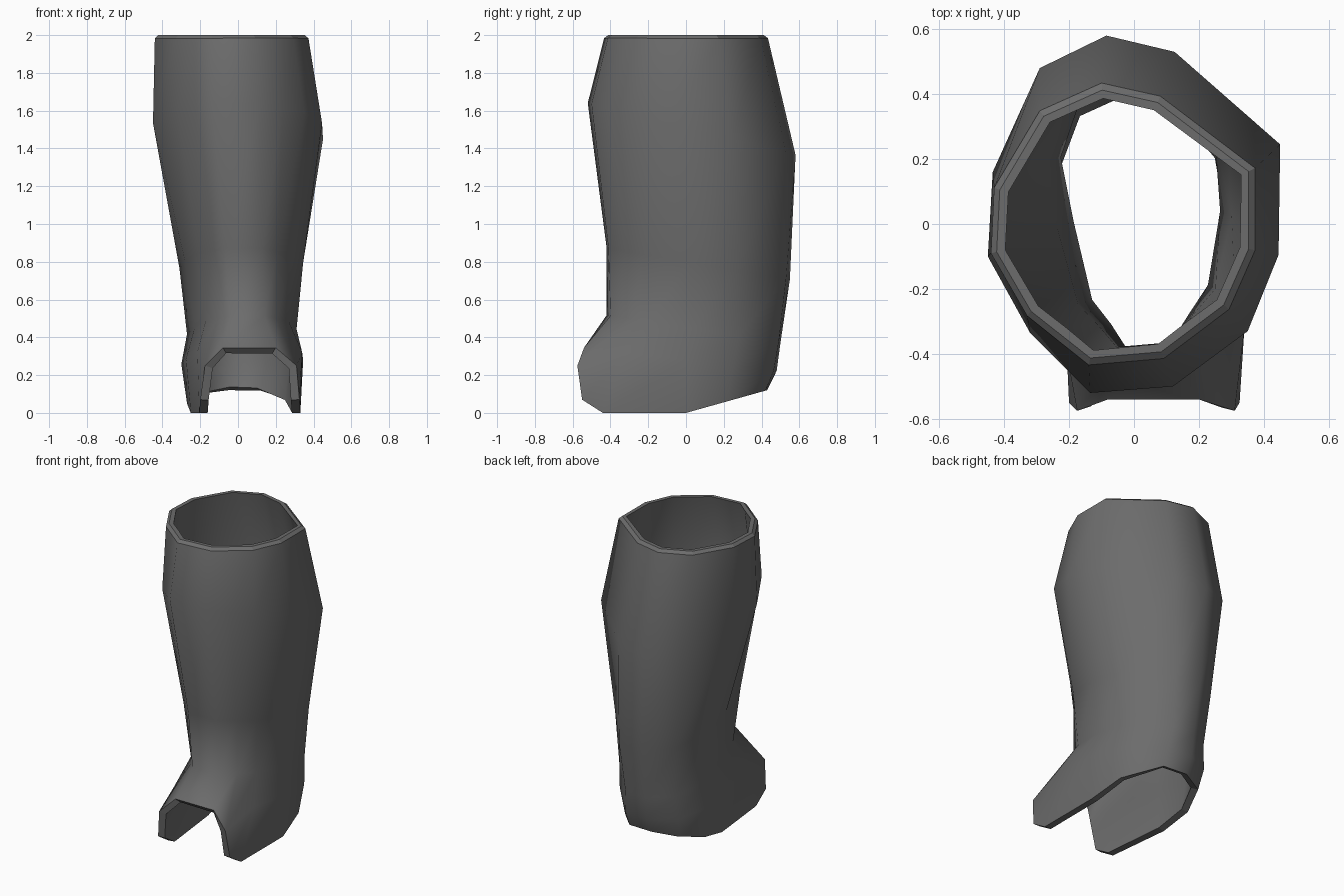
import bpy
import bmesh
from mathutils import Vector

THICKNESS = 0.045

old = bpy.data.objects.get("Cube")
if old:
    bpy.data.objects.remove(old, do_unlink=True)


def make_material(name, colour):
    mat = bpy.data.materials.new(name)
    mat.use_nodes = True
    mat.diffuse_color = colour
    mat.node_tree.nodes["Principled BSDF"].inputs["Base Color"].default_value = colour
    return mat


def tilted_ring(outline, height, slope):
    """Place an outline on a plane that drops toward the back."""
    return [Vector((x, y, height - slope * y)) for x, y in outline]


def add_flap_columns(ring):
    """Insert a column on each side of the two front ones, for the foot flaps."""
    right = ring[4].lerp(ring[5], 0.5)
    left = ring[6].lerp(ring[7], 0.5)
    return ring[:5] + [right] + ring[5:7] + [left] + ring[7:]


# Leg outlines, running from the back round the model's left to its front
cuff = [(-.10, .43), (.08, .39), (.37, .17), (.37, -.08), (.29, -.26), (.09, -.41),
        (-.14, -.43), (-.33, -.28), (-.44, -.09), (-.43, .11), (-.29, .345)]
calf = [(-.085, .58), (.125, .53), (.45, .245), (.445, -.095), (.35, -.33), (.12, -.50),
        (-.135, -.52), (-.32, -.335), (-.45, -.10), (-.435, .16), (-.29, .48)]
shin = [(-.06, .55), (.12, .53), (.33, .27), (.345, .02), (.29, -.22), (.13, -.41),
        (-.07, -.42), (-.21, -.27), (-.28, -.02), (-.31, .20), (-.23, .44)]
ankle = [(-.05, .50), (.10, .49), (.29, .28), (.31, .04), (.27, -.20), (.14, -.40),
         (-.04, -.42), (-.17, -.25), (-.23, 0), (-.27, .21), (-.20, .41)]

# Foot outlines, with the flap columns already included
instep = [(-.05, .48), (.12, .465), (.31, .25), (.345, 0), (.34, -.32), (.31, -.575),
          (.20, -.54), (-.08, -.54), (-.175, -.575), (-.215, -.36), (-.275, -.05),
          (-.30, .18), (-.22, .39)]
hem = [(-.05, .43), (.12, .42), (.29, .22), (.33, 0), (.33, -.44), (.325, -.55),
       (.20, -.54), (-.08, -.54), (-.20, -.55), (-.205, -.44), (-.25, -.02),
       (-.27, .18), (-.20, .36)]

rings = [add_flap_columns(tilted_ring(outline, height, slope))
         for outline, height, slope in ((cuff, 2, 0), (calf, 1.51, .25),
                                        (shin, .80, .17), (ankle, .45, .16))]
rings.append(tilted_ring(instep, .28, .12))
rings.append([Vector((x, y, max(0, .28 * y))) for x, y in hem])
flap_columns = (5, 8)
for c in flap_columns:
    rings[-2][c].z = .25
    rings[-1][c].z = .07
columns = len(hem)
open_columns = range(flap_columns[0], flap_columns[1])

# Outer wall, left open below the instep at the front
bm = bmesh.new()
outer = [[bm.verts.new(p) for p in ring] for ring in rings]
for r in range(len(rings) - 1):
    for c in range(columns):
        if r == len(rings) - 2 and c in open_columns:
            continue
        n = (c + 1) % columns
        bm.faces.new((outer[r][c], outer[r][n], outer[r + 1][n], outer[r + 1][c]))
loose = [v for v in bm.verts if not v.link_faces]
outer_top = set(outer[0])
bmesh.ops.delete(bm, geom=loose, context='VERTS')
bm.normal_update()

# Inner wall
outer_faces = list(bm.faces)
open_edges = [e for e in bm.edges if e.is_boundary]
inner = {}
for v in list(bm.verts):
    p = v.co - v.normal * THICKNESS
    if v in outer_top:
        p.z = v.co.z
    p.z = max(p.z, 0)
    inner[v] = bm.verts.new(p)
for f in outer_faces:
    bm.faces.new([inner[v] for v in reversed(f.verts)])
for f in bm.faces:
    f.smooth = True

# Flat rim joining both walls at every open edge
for e in open_edges:
    a, b = e.verts
    rim = bm.faces.new((a, b, inner[b], inner[a]))
    rim.smooth = False
bmesh.ops.recalc_face_normals(bm, faces=bm.faces)

# Chamfer round the outside of the cuff
cuff_edges = [e for e in bm.edges if all(v in outer_top for v in e.verts)]
chamfer = bmesh.ops.bevel(bm, geom=cuff_edges, offset=.017, segments=1, affect='EDGES')
for f in chamfer["faces"]:
    f.smooth = False

mesh = bpy.data.meshes.new("leg_guard")
bm.to_mesh(mesh)
bm.free()
mesh.materials.append(make_material("dark_grey", (.15, .15, .15, 1)))
guard = bpy.data.objects.new("leg_guard", mesh)
bpy.context.collection.objects.link(guard)
